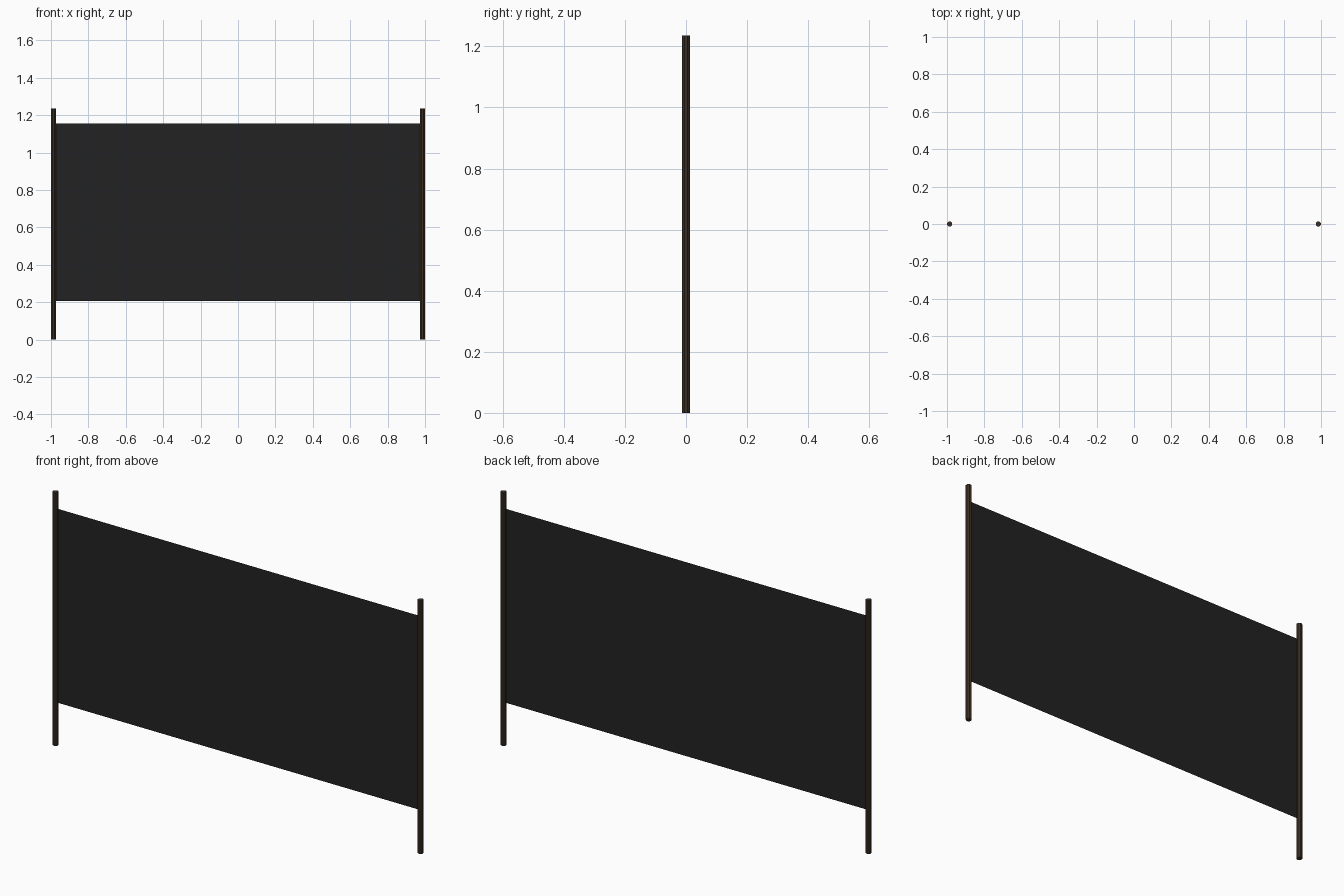
import bpy, math

if "Cube" in bpy.data.objects:
    bpy.data.objects.remove(bpy.data.objects["Cube"])


def material(name, rgb):
    m = bpy.data.materials.new(name)
    m.diffuse_color = (*rgb, 1.0)
    m.use_nodes = True
    m.node_tree.nodes["Principled BSDF"].inputs["Base Color"].default_value = m.diffuse_color
    return m


wood = material("dark brown wood", (0.045, 0.028, 0.017))
cloth = material("black mesh", (0.016, 0.016, 0.016))

POST_X, RADIUS, HEIGHT = 0.986, 0.014, 1.236
BOTTOM, TOP = 0.208, 1.155

# Two round low-poly posts
for side, sx in (("left", -1), ("right", 1)):
    bpy.ops.mesh.primitive_cylinder_add(vertices=8, radius=RADIUS, depth=HEIGHT,
                                        location=(sx * POST_X, 0, HEIGHT / 2),
                                        rotation=(0, 0, math.pi / 8))
    post = bpy.context.object
    post.name = side + "_post"
    post.data.materials.append(wood)

# Single-sheet panel stretched between the posts
bpy.ops.mesh.primitive_plane_add(size=1, location=(0, 0, (BOTTOM + TOP) / 2),
                                 rotation=(math.pi / 2, 0, 0))
panel = bpy.context.object
panel.name = "fence_panel"
panel.scale = (2 * POST_X, TOP - BOTTOM, 1)
panel.data.materials.append(cloth)
